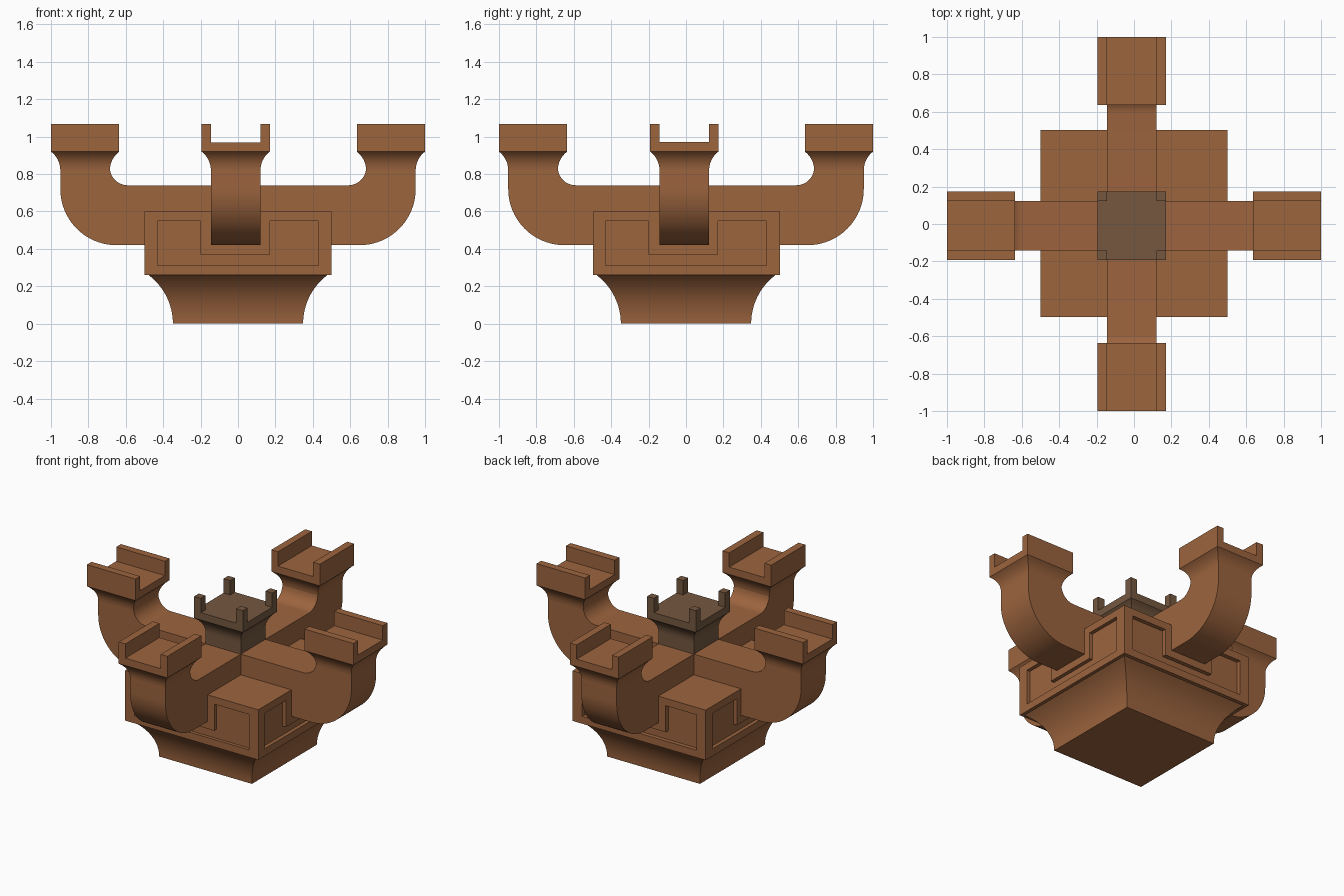
import bpy, bmesh, math

if "Cube" in bpy.data.objects:
    bpy.data.objects.remove(bpy.data.objects["Cube"])


def material(name, rgb):
    m = bpy.data.materials.new(name)
    m.diffuse_color = (*rgb, 1)
    m.use_nodes = True
    m.node_tree.nodes["Principled BSDF"].inputs["Base Color"].default_value = m.diffuse_color
    return m


WOOD = material("brown wood", (0.335, 0.128, 0.048))
DARK = material("dark wood", (0.178, 0.097, 0.051))
OX, OY = -0.0125, -0.009      # slight offset of the bracket arms from the middle
CAP, NECK = 0.1825, 0.1325    # half widths of cap and neck


def finish(bm, name, mat, smooth=True):
    bmesh.ops.recalc_face_normals(bm, faces=bm.faces)
    me = bpy.data.meshes.new(name)
    bm.to_mesh(me)
    bm.free()
    ob = bpy.data.objects.new(name, me)
    bpy.context.collection.objects.link(ob)
    me.materials.append(mat)
    if smooth:
        bpy.ops.object.select_all(action='DESELECT')
        ob.select_set(True)
        bpy.context.view_layer.objects.active = ob
        bpy.ops.object.shade_smooth_by_angle(angle=math.radians(30))
    return ob


def prism(bm, pts, lo, hi, axis):
    """Extrude a (u, z) outline along the x or y axis."""
    def ring(w):
        return [bm.verts.new((w, u, z) if axis == 'x' else (u, w, z)) for u, z in pts]
    a, b = ring(lo), ring(hi)
    bm.faces.new(a)
    bm.faces.new(b)
    for i in range(len(a)):
        j = (i + 1) % len(a)
        bm.faces.new((a[i], a[j], b[j], b[i]))


def box(bm, x0, x1, y0, y1, z0, z1):
    prism(bm, [(x0, z0), (x1, z0), (x1, z1), (x0, z1)], y0, y1, 'y')


def square_stack(bm, cx, cy, prof):
    """Square rings of (half width, z) joined into a solid."""
    rings = [[bm.verts.new((cx + sx * r, cy + sy * r, z))
              for sx, sy in ((-1, -1), (1, -1), (1, 1), (-1, 1))] for r, z in prof]
    bm.faces.new(rings[0])
    bm.faces.new(rings[-1])
    for a, b in zip(rings, rings[1:]):
        for i in range(4):
            j = (i + 1) % 4
            bm.faces.new((a[i], a[j], b[j], b[i]))


def cove(r0, z0, dr, dz, n):
    """Concave flare, vertical at the bottom, widening by dr over dz."""
    rad = (dr * dr + dz * dz) / (2 * dr)
    end = math.asin(dz / rad)
    return [(r0 + rad * (1 - math.cos(end * i / n)), z0 + rad * math.sin(end * i / n))
            for i in range(n + 1)]


def arc(cx, cz, r, a0, a1, n):
    return [(cx + r * math.cos(math.radians(a0 + (a1 - a0) * i / n)),
             cz + r * math.sin(math.radians(a0 + (a1 - a0) * i / n))) for i in range(n + 1)]


# flared foot
bm = bmesh.new()
square_stack(bm, 0, 0, cove(0.348, 0, 0.13, 0.26, 12))
finish(bm, "flared_foot", WOOD)

# base block with a recessed U-shaped panel on each side
bm = bmesh.new()
box(bm, -0.5, 0.5, -0.497, 0.503, 0.26, 0.60)
block = finish(bm, "base_block", WOOD, False)
bm = bmesh.new()
panel = [(-0.43, 0.31), (0.43, 0.31), (0.43, 0.55), (0.17, 0.55),
         (0.17, 0.37), (-0.2, 0.37), (-0.2, 0.55), (-0.43, 0.55)]
for axis in 'xy':
    for s in (-1, 1):
        prism(bm, panel, s * 0.475, s * 0.6, axis)
cutter = finish(bm, "panel_cutter", WOOD, False)
cutter.hide_render = True
mod = block.modifiers.new("panels", 'BOOLEAN')
mod.object, mod.operation, mod.solver = cutter, 'DIFFERENCE', 'EXACT'
bpy.context.view_layer.objects.active = block
bpy.ops.object.modifier_apply(modifier=mod.name)
bpy.data.objects.remove(cutter)

# crossed arms with upturned ends
half = (arc(0.65, 0.72, 0.30, -90, 0, 20) + [(0.95, 0.82), (0.685, 0.82)]
        + arc(0.59, 0.835, 0.095, -8, -90, 10))
outline = half + [(-u, z) for u, z in reversed(half)]
for axis, off in (('x', OX), ('y', OY)):
    across = 'y' if axis == 'x' else 'x'
    mid = OY if axis == 'x' else OX
    bm = bmesh.new()
    prism(bm, outline, mid - NECK, mid + NECK, across)
    finish(bm, "arm_" + axis, WOOD)

    # flared necks and channelled caps on the arm ends
    for s, side in ((-1, "minus"), (1, "plus")):
        c = s * 0.8175
        cx, cy = (c, mid) if axis == 'x' else (mid, c)
        bm = bmesh.new()
        square_stack(bm, cx, cy, cove(NECK, 0.82, 0.05, 0.10, 8))
        finish(bm, f"neck_{axis}_{side}", WOOD)
        bm = bmesh.new()
        a, b = mid - CAP, mid + CAP
        prism(bm, [(a, 0.92), (b, 0.92), (b, 1.067), (b - 0.05, 1.067), (b - 0.05, 0.97),
                   (a + 0.05, 0.97), (a + 0.05, 1.067), (a, 1.067)], c - CAP, c + CAP, axis)
        finish(bm, f"cap_{axis}_{side}", WOOD, False)

# dark centre neck, and cap with four corner posts
bm = bmesh.new()
square_stack(bm, OX, OY, [(NECK, 0.735)] + cove(NECK, 0.82, 0.05, 0.10, 8))
finish(bm, "centre_neck", DARK)
bm = bmesh.new()
box(bm, OX - CAP, OX + CAP, OY - CAP, OY + CAP, 0.92, 0.97)
for sx in (-1, 1):
    for sy in (-1, 1):
        px, py = OX + sx * (CAP - 0.025), OY + sy * (CAP - 0.025)
        box(bm, px - 0.025, px + 0.025, py - 0.025, py + 0.025, 0.97, 1.067)
finish(bm, "centre_cap", DARK, False)
